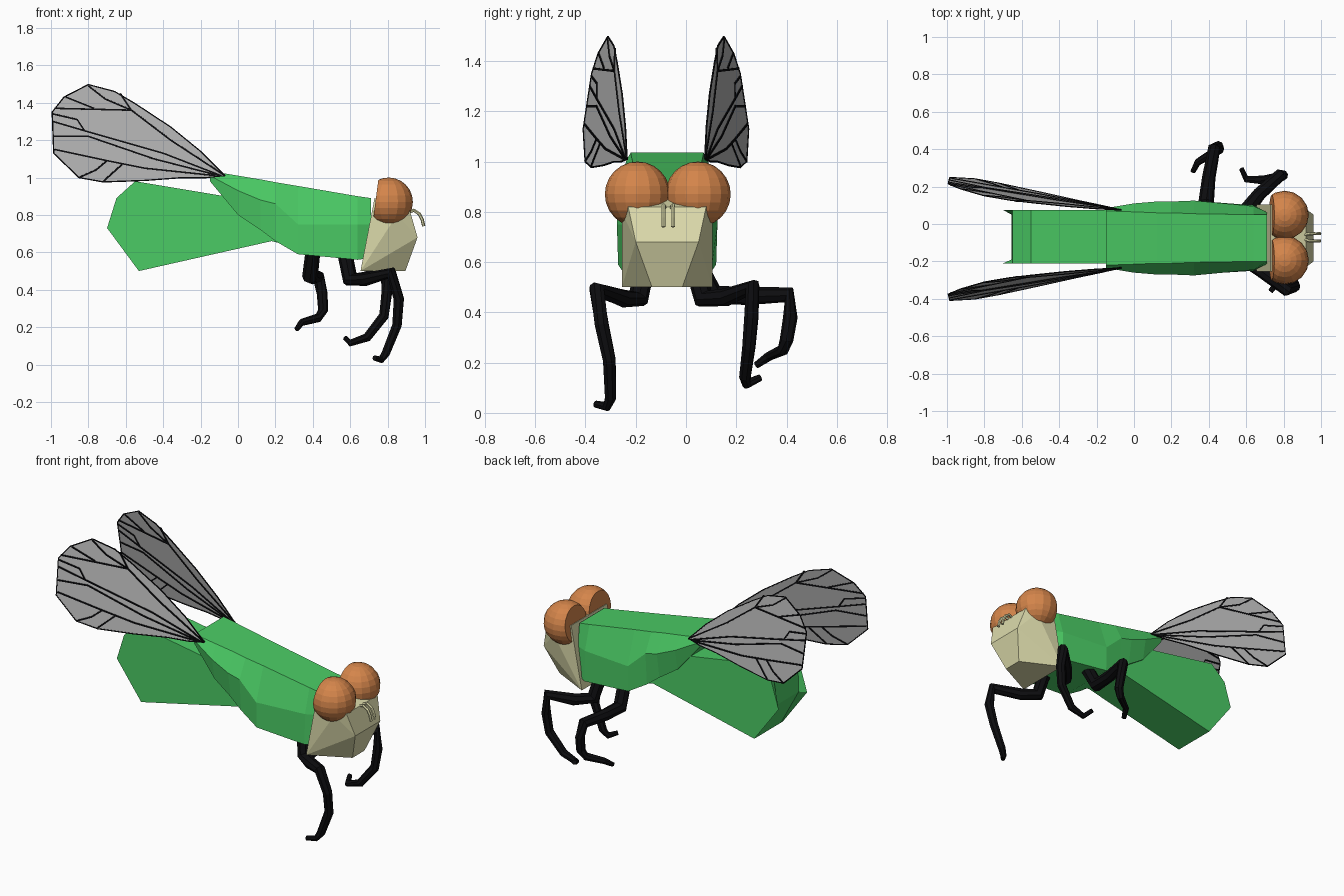
import bpy, bmesh, math
from mathutils import Vector, Matrix

CY = -0.075  # centre line of the insect


def material(name, rgb):
    m = bpy.data.materials.new(name)
    m.diffuse_color = (*rgb, 1)
    return m


GREEN = material("body green", (0.07, 0.60, 0.13))
CREAM = material("face cream", (0.72, 0.71, 0.41))
ORANGE = material("eye orange", (0.66, 0.235, 0.07))
BLACK = material("leg black", (0.004, 0.004, 0.005))
GREY = material("wing grey", (0.48, 0.48, 0.48))


def finish(name, bm, mat):
    bmesh.ops.recalc_face_normals(bm, faces=bm.faces)
    me = bpy.data.meshes.new(name)
    bm.to_mesh(me)
    bm.free()
    me.materials.append(mat)
    ob = bpy.data.objects.new(name, me)
    bpy.context.collection.objects.link(ob)
    return ob


def loft(bm, rings):
    """Skin closed rings of equal length and cap both ends."""
    vs = [[bm.verts.new(p) for p in r] for r in rings]
    n = len(vs[0])
    for a, b in zip(vs, vs[1:]):
        for i in range(n):
            j = (i + 1) % n
            bm.faces.new((a[i], a[j], b[j], b[i]))
    bm.faces.new(vs[0])
    bm.faces.new(vs[-1])


def tube(bm, pts, radii, sides):
    """Sweep a polygon along a path."""
    pts = [Vector(p) for p in pts]
    rings = []
    ref = None
    for i, p in enumerate(pts):
        t = (pts[min(i + 1, len(pts) - 1)] - pts[max(i - 1, 0)]).normalized()
        if ref is None:
            ref = t.orthogonal()
        u = (ref - t * ref.dot(t)).normalized()
        ref = u
        w = t.cross(u)
        rings.append([p + radii[i] * (u * math.cos(a) + w * math.sin(a))
                      for a in (2 * math.pi * k / sides for k in range(sides))])
    loft(bm, rings)


# abdomen: side profile extruded across y, rear end recessed between its flanks
profile = [(-0.70, 0.73), (-0.65, 0.89), (-0.55, 0.98), (-0.10, 0.905),
           (0.30, 0.84), (0.30, 0.63), (0.18, 0.66), (-0.53, 0.50)]
bm = bmesh.new()
loft(bm, [[(x if x > -0.69 else rear, y, z) for x, z in profile]
          for y, rear in ((0.075, -0.70), (0.05, -0.655), (-0.19, -0.655), (-0.21, -0.70))])
finish("abdomen", bm, GREEN)

# thorax: sections of x, (half width, z) for top, middle and bottom
bm = bmesh.new()
rings = []
for x, top, mid, bot in [
        (-0.15, (0.145, 1.035), (0.16, 1.01), (0.15, 0.98)),
        (0.00, (0.14, 1.01), (0.185, 0.93), (0.16, 0.80)),
        (0.12, (0.135, 0.99), (0.195, 0.88), (0.17, 0.72)),
        (0.20, (0.135, 0.975), (0.195, 0.86), (0.18, 0.66)),
        (0.32, (0.13, 0.955), (0.20, 0.75), (0.195, 0.59)),
        (0.64, (0.125, 0.90), (0.17, 0.75), (0.175, 0.56)),
        (0.71, (0.125, 0.89), (0.14, 0.75), (0.14, 0.57))]:
    half = [top, mid, bot]
    rings.append([(x, CY + w, z) for w, z in half] + [(x, CY - w, z) for w, z in half[::-1]])
loft(bm, rings)
finish("thorax", bm, GREEN)

# head: faceted wedge
bm = bmesh.new()
for x, w, z in [(0.73, 0.18, 0.89), (0.655, 0.18, 0.50), (0.85, 0.18, 0.80),
                (0.92, 0.155, 0.82), (0.96, 0.125, 0.68), (0.895, 0.06, 0.50)]:
    for s in (-1, 1):
        bm.verts.new((x, CY + s * w, z))
bmesh.ops.convex_hull(bm, input=bm.verts)
bmesh.ops.dissolve_limit(bm, angle_limit=0.02, verts=bm.verts, edges=bm.edges)
finish("head", bm, CREAM)

# compound eyes: spheres trimmed by the back plane of the head
for side, y in (("right", -0.193), ("left", 0.048)):
    bm = bmesh.new()
    bmesh.ops.create_uvsphere(bm, u_segments=16, v_segments=12, radius=0.13,
                              matrix=Matrix.Translation((0.805, y, 0.87)))
    cut = bmesh.ops.bisect_plane(bm, geom=bm.verts[:] + bm.edges[:] + bm.faces[:],
                                 plane_co=(0.735, 0, 0.87), plane_no=(-0.23, 0, 0.03),
                                 clear_outer=True)
    bmesh.ops.holes_fill(bm, edges=[e for e in bm.edges if e.is_boundary])
    finish(side + "_eye", bm, ORANGE)

# antennae
for side, y in (("right", -0.09), ("left", -0.052)):
    bm = bmesh.new()
    mid = -0.071
    tube(bm, [(0.90, mid + (y - mid) * 0.6, 0.81), (0.94, y, 0.825), (0.97, y, 0.805),
              (0.985, y, 0.775), (0.993, y, 0.74)], [0.009] * 5, 6)
    finish(side + "_antenna", bm, CREAM)

# legs: tapered bent tubes
legs = {
    "right_front_leg": [(0.57, -0.16, 0.60), (0.60, -0.19, 0.455), (0.68, -0.25, 0.455),
                        (0.82, -0.355, 0.49), (0.86, -0.335, 0.35), (0.85, -0.305, 0.21),
                        (0.79, -0.30, 0.06), (0.765, -0.315, 0.025), (0.73, -0.36, 0.035)],
    "left_front_leg": [(0.57, 0.03, 0.60), (0.60, 0.07, 0.455), (0.67, 0.16, 0.46),
                       (0.785, 0.265, 0.50), (0.795, 0.26, 0.38), (0.78, 0.25, 0.26),
                       (0.69, 0.235, 0.145), (0.60, 0.24, 0.115), (0.575, 0.295, 0.14)],
    "left_rear_leg": [(0.40, 0.04, 0.60), (0.385, 0.11, 0.47), (0.40, 0.25, 0.465),
                      (0.43, 0.41, 0.47), (0.45, 0.415, 0.38), (0.455, 0.40, 0.29),
                      (0.43, 0.385, 0.25), (0.34, 0.33, 0.225), (0.315, 0.28, 0.19)],
}
for name, pts in legs.items():
    bm = bmesh.new()
    tube(bm, pts, [0.04, 0.042, 0.036, 0.033, 0.029, 0.027, 0.024, 0.019, 0.014], 8)
    finish(name, bm, BLACK)

# wings: flat tilted sheets with raised veins, drawn in x and z
outline = [(-0.07, 1.01), (-0.20, 1.14), (-0.36, 1.27), (-0.55, 1.395), (-0.66, 1.46),
           (-0.80, 1.497), (-0.93, 1.43), (-0.993, 1.35), (-0.985, 1.13), (-0.85, 1.0),
           (-0.72, 0.977), (-0.50, 0.985), (-0.30, 1.0), (-0.17, 1.0)]
veins = [
    [(-0.07, 1.01), (-0.36, 1.20), (-0.57, 1.36), (-0.71, 1.42), (-0.80, 1.49)],
    [(-0.09, 1.01), (-0.40, 1.13), (-0.82, 1.25), (-0.99, 1.30)],
    [(-0.10, 1.01), (-0.45, 1.10), (-0.80, 1.22), (-0.985, 1.22)],
    [(-0.12, 1.01), (-0.50, 1.05), (-0.70, 1.09), (-0.98, 1.15)],
    [(-0.57, 1.36), (-0.98, 1.37)],
    [(-0.57, 1.36), (-0.63, 1.45)],
    [(-0.77, 1.37), (-0.92, 1.43)],
    [(-0.82, 1.25), (-0.86, 1.31), (-0.99, 1.34)],
    [(-0.70, 1.09), (-0.76, 1.04), (-0.85, 1.0)],
    [(-0.62, 1.07), (-0.72, 0.98)],
]
for side, s in (("right", -1), ("left", 1)):
    def place(p):
        x, z = p
        return (x, -0.08 + s * (0.155 - 0.21 * (x + 0.07) - 0.16 * (z - 1.01)), z)
    bm = bmesh.new()
    bm.faces.new([bm.verts.new(place(p)) for p in outline])
    finish(side + "_wing", bm, GREY)
    bm = bmesh.new()
    for path in veins + [outline + outline[:1]]:
        r = 0.004 if path[0] == path[-1] else 0.006
        tube(bm, [place(p) for p in path], [r] * len(path), 4)
    finish(side + "_wing_veins", bm, BLACK)
